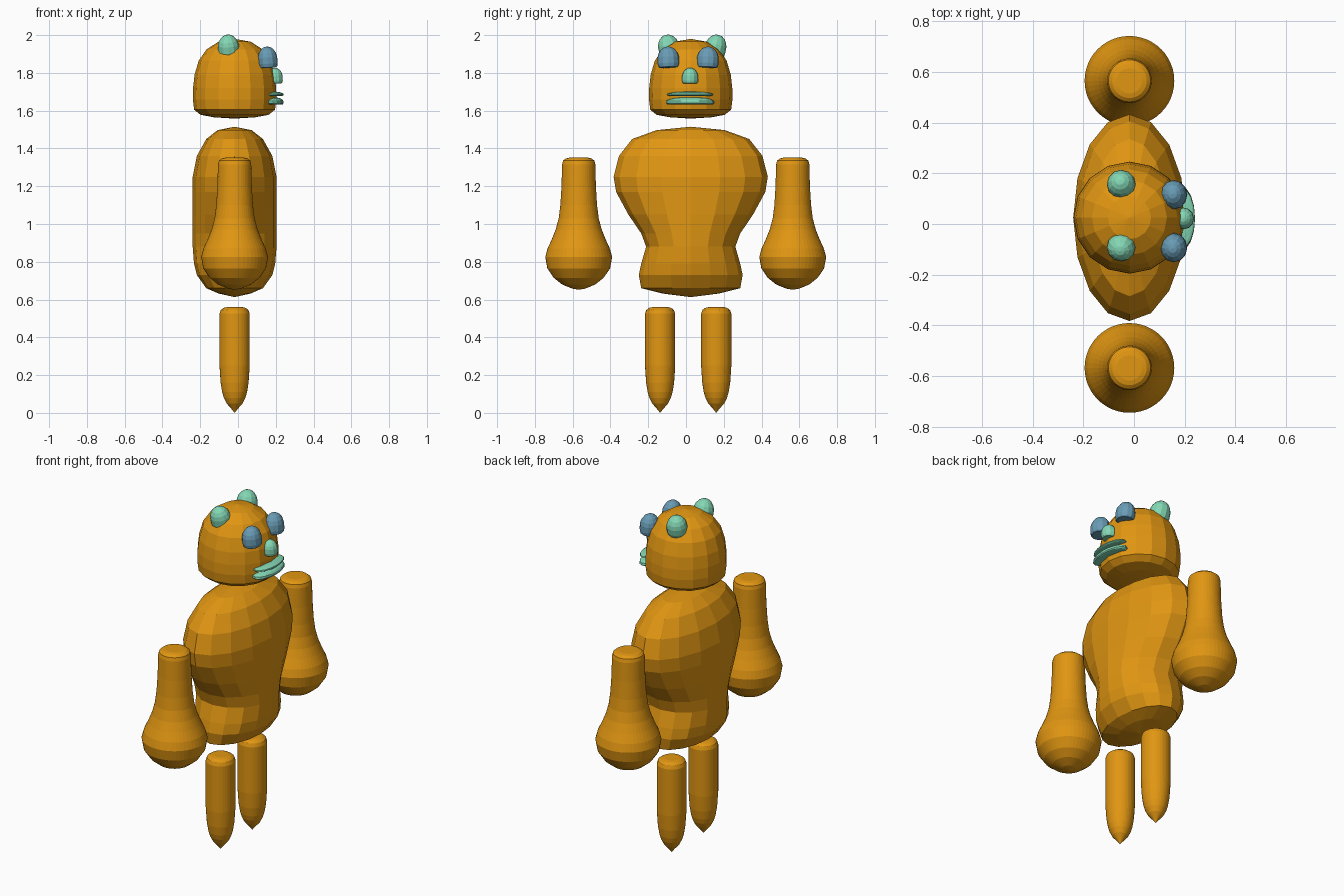
import bpy, bmesh, math
from mathutils import Vector


def material(name, rgb):
    m = bpy.data.materials.new(name)
    m.diffuse_color = (*rgb, 1)
    return m


ORANGE = material("orange", (0.75, 0.305, 0.006))
GREEN = material("mint_green", (0.23, 0.68, 0.46))
BLUE = material("steel_blue", (0.14, 0.33, 0.46))


def loft(name, rings, sides, mat, loc=(0, 0, 0), axis=(0, 0, 1), scale=(1, 1, 1)):
    """Stack elliptical rings (z, half x, half y); zero-radius rings become poles."""
    bm = bmesh.new()
    loops = []
    for z, rx, ry in rings:
        if rx == 0:
            loops.append([bm.verts.new((0, 0, z))] * sides)
        else:
            loops.append([bm.verts.new((rx * math.cos(a), ry * math.sin(a), z))
                          for a in (2 * math.pi * i / sides for i in range(sides))])
    for low, high in zip(loops, loops[1:]):
        for i in range(sides):
            j = (i + 1) % sides
            quad = list(dict.fromkeys((low[i], low[j], high[j], high[i])))
            bm.faces.new(quad)
    # Close open ends with flat caps
    if rings[0][1] > 0:
        bm.faces.new(loops[0][::-1])
    if rings[-1][1] > 0:
        bm.faces.new(loops[-1])
    bmesh.ops.recalc_face_normals(bm, faces=bm.faces)
    me = bpy.data.meshes.new(name)
    bm.to_mesh(me)
    bm.free()
    me.materials.append(mat)
    ob = bpy.data.objects.new(name, me)
    bpy.context.collection.objects.link(ob)
    ob.location = loc
    ob.scale = scale
    ob.rotation_euler = Vector((0, 0, 1)).rotation_difference(Vector(axis)).to_euler()
    return ob


def round_rings(profile):
    return [(z, r, r) for z, r in profile]


CX = -0.018  # shared depth centre of the figure, which faces +x

# Torso: broad shoulders, narrow waist
loft("torso", [
    (0.613, 0, 0), (0.632, 0.085, 0.15), (0.66, 0.15, 0.262), (0.73, 0.2, 0.275),
    (0.79, 0.215, 0.262), (0.88, 0.222, 0.236), (0.95, 0.222, 0.262),
    (1.05, 0.222, 0.33), (1.17, 0.222, 0.395), (1.25, 0.222, 0.408),
    (1.36, 0.2, 0.38), (1.45, 0.15, 0.31), (1.497, 0.09, 0.18), (1.515, 0, 0),
], 16, ORANGE, (CX, 0.025, 0))

# Head: dome with a nearly flat underside
loft("head", round_rings([
    (1.558, 0), (1.565, 0.11), (1.578, 0.18), (1.605, 0.214), (1.66, 0.221),
    (1.72, 0.22), (1.79, 0.212), (1.865, 0.19), (1.925, 0.148),
    (1.965, 0.085), (1.98, 0),
]), 16, ORANGE, (CX, 0.025, 0))

# Arms with heavy round hands, and peg legs
ARM = [(0.652, 0), (0.658, 0.035), (0.68, 0.088), (0.715, 0.132), (0.765, 0.166),
       (0.825, 0.177), (0.87, 0.165), (0.92, 0.142), (0.97, 0.122), (1.03, 0.106),
       (1.1, 0.097), (1.2, 0.091), (1.315, 0.088), (1.335, 0.083), (1.347, 0.068),
       (1.351, 0.05)]
LEG = [(0, 0), (0.02, 0.016), (0.05, 0.042), (0.08, 0.057), (0.11, 0.066),
       (0.16, 0.074), (0.25, 0.08), (0.525, 0.08), (0.545, 0.073), (0.556, 0.058),
       (0.56, 0.04)]
for side, arm_y, leg_y in (("right", -0.568, -0.137), ("left", 0.565, 0.16)):
    loft(side + "_arm", round_rings(ARM), 48, ORANGE, (CX, arm_y, 0))
    loft(side + "_leg", round_rings(LEG), 48, ORANGE, (CX, leg_y, 0))

# Facial features share one unit dome, flat underneath
DOME = round_rings([(0, 0.82), (0.05, 0.93), (0.2, 1), (0.5, 0.98), (0.7, 0.86),
                    (0.87, 0.62), (0.97, 0.32), (1, 0)])
for side, s, ear_y, eye_y in (("right", -1, -0.08, -0.092), ("left", 1, 0.146, 0.114)):
    loft(side + "_ear", DOME, 12, GREEN, (-0.047, ear_y, 1.893),
         (-0.08, 0.25 * s, 1), (0.057, 0.057, 0.112))
    loft(side + "_eye", DOME, 12, BLUE, (0.16, eye_y, 1.828),
         (-0.07, 0.04 * s, 1), (0.052, 0.058, 0.112))
loft("nose", DOME, 12, GREEN, (0.195, 0.022, 1.744), (0, 0, 1), (0.042, 0.043, 0.083))

# Lips: two long thin domes, the upper one a slim lens
loft("lower_lip", DOME, 16, GREEN, (0.185, 0.022, 1.632), (0, 0, 1), (0.056, 0.128, 0.04))
loft("upper_lip", DOME, 16, GREEN, (0.185, 0.022, 1.678), (0, 0, 1), (0.056, 0.122, 0.023))
